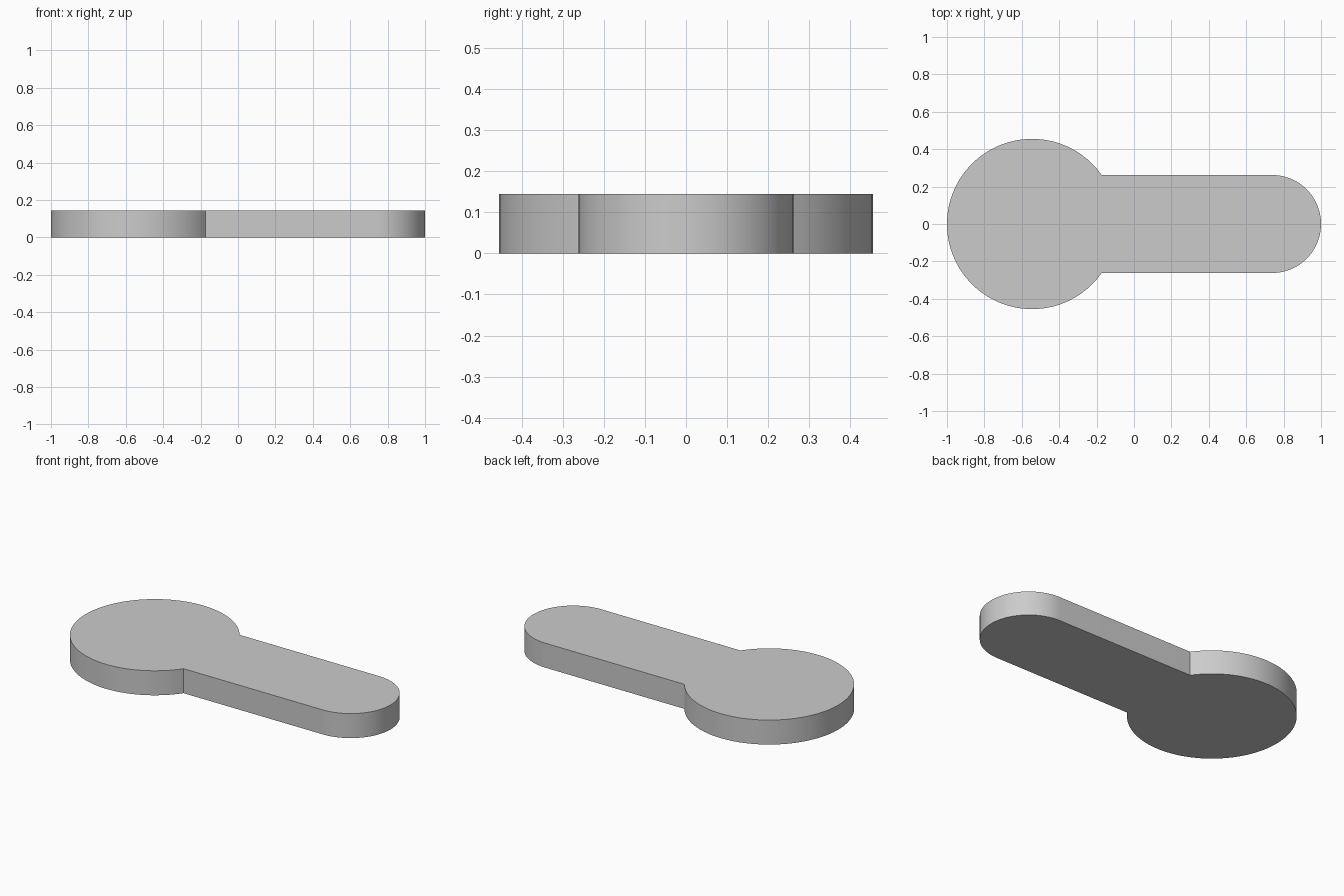
import bpy
import bmesh
from math import asin, cos, sin, pi

cube = bpy.data.objects.get("Cube")
if cube:
    bpy.data.objects.remove(cube, do_unlink=True)

HEIGHT = 0.145
DISC_R = 0.455
ARM_R = 0.262
DISC_X = -1 + DISC_R
ARM_X = 1 - ARM_R


def arc(cx, radius, start, end, steps):
    """Points on an arc, both ends included."""
    angles = [start + (end - start) * i / steps for i in range(steps + 1)]
    return [(cx + radius * cos(a), radius * sin(a)) for a in angles]


# Outline: rounded arm end, then the disc from one arm joint round to the other
joint = asin(ARM_R / DISC_R)
outline = arc(ARM_X, ARM_R, -pi / 2, pi / 2, 48)
outline += arc(DISC_X, DISC_R, joint, 2 * pi - joint, 96)

# Extrude the outline into a flat plate
bm = bmesh.new()
base = bm.faces.new([bm.verts.new((x, y, 0)) for x, y in outline])
top = bmesh.ops.extrude_face_region(bm, geom=[base], use_keep_orig=True)
bmesh.ops.translate(bm, vec=(0, 0, HEIGHT),
                    verts=[v for v in top["geom"] if isinstance(v, bmesh.types.BMVert)])
bmesh.ops.recalc_face_normals(bm, faces=bm.faces)
mesh = bpy.data.meshes.new("paddle_plate")
bm.to_mesh(mesh)
bm.free()

plate = bpy.data.objects.new("paddle_plate", mesh)
bpy.context.collection.objects.link(plate)

# Plain grey material
grey = bpy.data.materials.new("plain_grey")
grey.use_nodes = True
colour = (0.6, 0.6, 0.6, 1)
grey.diffuse_color = colour
grey.node_tree.nodes["Principled BSDF"].inputs["Base Color"].default_value = colour
mesh.materials.append(grey)

# Smooth curved walls, sharp rims and joints
bpy.ops.object.select_all(action="DESELECT")
plate.select_set(True)
bpy.context.view_layer.objects.active = plate
bpy.ops.object.shade_smooth_by_angle(angle=pi / 6)
